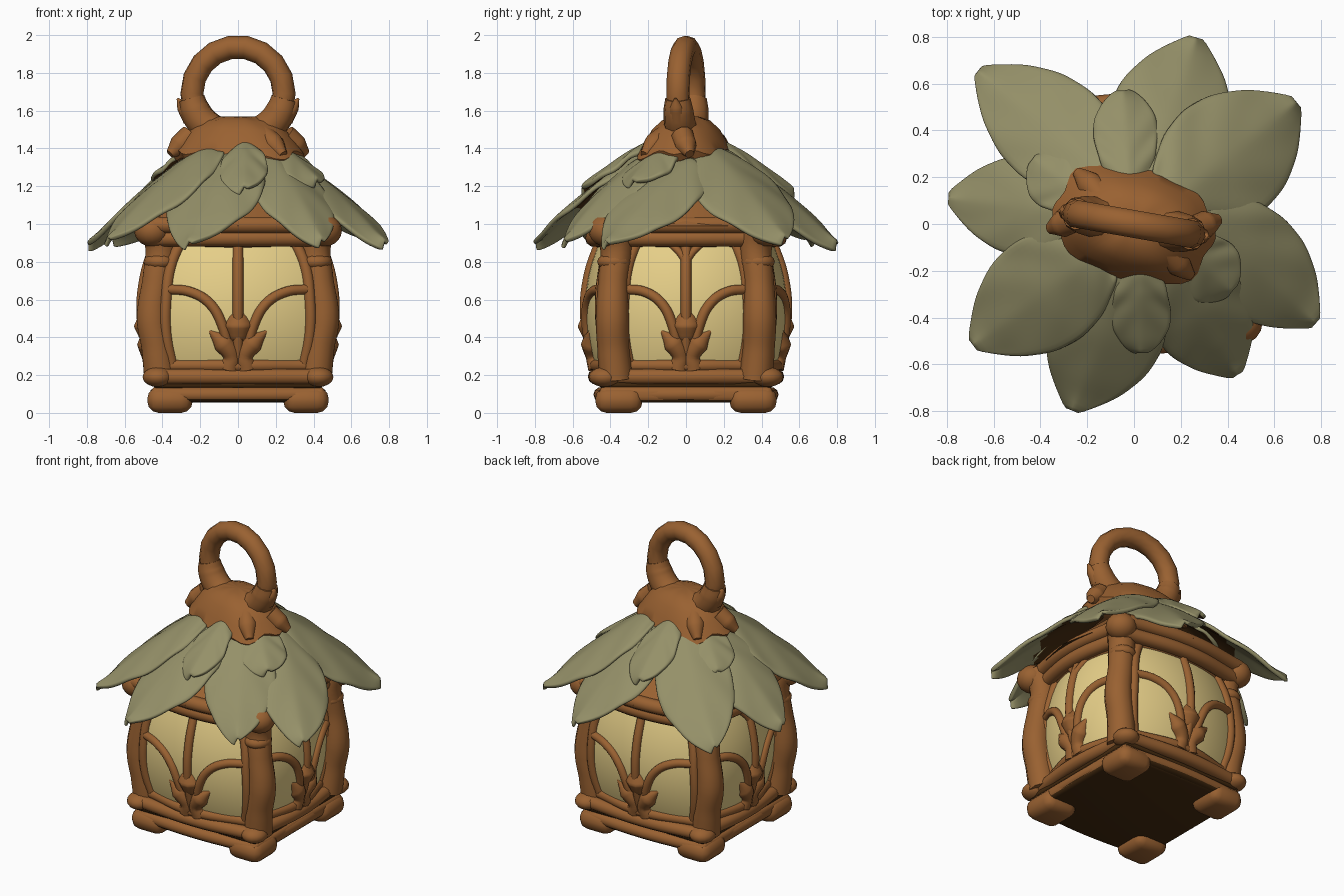
import bpy, bmesh, math
from mathutils import Matrix, Vector

if "Cube" in bpy.data.objects:
    bpy.data.objects.remove(bpy.data.objects["Cube"])


def material(name, rgb):
    m = bpy.data.materials.new(name)
    m.diffuse_color = (*rgb, 1)
    m.use_nodes = True
    m.node_tree.nodes["Principled BSDF"].inputs["Base Color"].default_value = m.diffuse_color
    return m


WOOD = material("warm_wood", (0.32, 0.12, 0.031))
DARK = material("dark_wood", (0.06, 0.024, 0.005))
LEAF = material("olive_leaf", (0.30, 0.28, 0.14))
GLASS = material("cream_glass", (0.80, 0.63, 0.25))


def finish(ob, name, mat, angle=50):
    ob.name = name
    ob.data.materials.clear()
    ob.data.materials.append(mat)
    bpy.ops.object.select_all(action='DESELECT')
    ob.select_set(True)
    bpy.context.view_layer.objects.active = ob
    bpy.ops.object.shade_smooth_by_angle(angle=math.radians(angle))
    return ob


def mesh_object(bm, name, mat, angle=50, outward=None):
    bmesh.ops.recalc_face_normals(bm, faces=bm.faces)
    if outward:
        flip = [f for f in bm.faces if f.normal.dot(outward) < 0]
        bmesh.ops.reverse_faces(bm, faces=flip)
    me = bpy.data.meshes.new(name)
    bm.to_mesh(me)
    bm.free()
    ob = bpy.data.objects.new(name, me)
    bpy.context.collection.objects.link(ob)
    return finish(ob, name, mat, angle)


def dark_below(ob):
    """Dark wood on the faces that point down."""
    ob.data.materials.append(DARK)
    for p in ob.data.polygons:
        if p.normal.z < -0.6:
            p.material_index = 1


def tube(name, pts, radii, mat=WOOD):
    """Round rod through the points, with a radius at each point."""
    cu = bpy.data.curves.new(name, 'CURVE')
    cu.dimensions = '3D'
    cu.bevel_depth = 1
    cu.bevel_resolution = 3
    cu.resolution_u = 6
    cu.use_fill_caps = True
    sp = cu.splines.new('BEZIER')
    sp.bezier_points.add(len(pts) - 1)
    for i, (bp, p) in enumerate(zip(sp.bezier_points, pts)):
        bp.co = p
        bp.handle_left_type = bp.handle_right_type = 'AUTO'
        bp.radius = radii[i] if isinstance(radii, (list, tuple)) else radii
    ob = bpy.data.objects.new(name, cu)
    bpy.context.collection.objects.link(ob)
    bpy.ops.object.select_all(action='DESELECT')
    ob.select_set(True)
    bpy.context.view_layer.objects.active = ob
    bpy.ops.object.convert(target='MESH')
    return finish(bpy.context.object, name, mat)


def box(name, center, size, bevel, mat=WOOD):
    bm = bmesh.new()
    bmesh.ops.create_cube(bm, size=1)
    bmesh.ops.scale(bm, vec=size, verts=bm.verts)
    bmesh.ops.translate(bm, vec=center, verts=bm.verts)
    bmesh.ops.bevel(bm, geom=bm.edges[:], offset=bevel, segments=3, profile=0.5, affect='EDGES')
    return mesh_object(bm, name, mat)


def ball(name, center, size):
    bm = bmesh.new()
    bmesh.ops.create_uvsphere(bm, u_segments=16, v_segments=10, radius=1)
    bmesh.ops.scale(bm, vec=size, verts=bm.verts)
    bmesh.ops.translate(bm, vec=center, verts=bm.verts)
    return mesh_object(bm, name, WOOD)


def grid(bm, rows):
    vs = [[bm.verts.new(p) for p in row] for row in rows]
    for a, b in zip(vs, vs[1:]):
        for i in range(len(a) - 1):
            bm.faces.new((a[i], a[i + 1], b[i + 1], b[i]))


def interp(table, x):
    for (x0, y0), (x1, y1) in zip(table, table[1:]):
        if x <= x1:
            return y0 + (y1 - y0) * (x - x0) / (x1 - x0)
    (x0, y0), (x1, y1) = table[-2:]
    return y1 + (y1 - y0) * (x - x1) / (x1 - x0)


# Base slabs and ceiling
dark_below(box("base_slab", (0, 0, 0.097), (0.92, 0.92, 0.085), 0.03))
box("base_groove", (0, 0, 0.18), (0.90, 0.92, 0.10), 0.02, DARK)
dark_below(box("ceiling", (0, 0, 0.965), (0.88, 0.88, 0.11), 0.03))
for sx in (-1, 1):
    for sy in (-1, 1):
        box("foot", (sx * 0.36, sy * 0.355, 0.068), (0.24, 0.25, 0.136), 0.06)
        ball("base_knob", (sx * 0.425, sy * 0.43, 0.19), (0.08, 0.085, 0.053))
        # Bowed corner posts with top knobs
        path = [(0.41, 0.37, 0.18), (0.43, 0.385, 0.35), (0.452, 0.39, 0.5),
                (0.43, 0.385, 0.70), (0.41, 0.37, 0.88), (0.44, 0.40, 1.0)]
        tube("corner_post", [(sx * x, sy * y, z) for x, y, z in path],
             [0.09, 0.085, 0.088, 0.08, 0.085, 0.09])
        ball("post_cap", (sx * 0.455, sy * 0.42, 0.965), (0.095, 0.095, 0.085))
        ball("post_collar", (sx * 0.415, sy * 0.38, 0.80), (0.085, 0.09, 0.05))


# Four bulging window sides
def depth(u, z):
    s = (z - 0.55) / 0.35
    return 0.37 + 0.075 * (1 - s * s) + 0.09 * (1 - (u / 0.4) ** 2)


def place(k, u, d, z):
    if k % 2:
        u, d = u * 0.86, d * 0.955
    return Matrix.Rotation(k * math.pi / 2, 3, 'Z') @ Vector((u, -d, z))


for k in range(4):
    def on(pts, off=0.0):
        return [place(k, u, depth(u, z) + off, z) for u, z in pts]

    bm = bmesh.new()
    grid(bm, [on([(0.4 * i / 8, 0.2 + 0.074 * j) for i in range(-8, 9)]) for j in range(11)])
    mesh_object(bm, "window_pane", GLASS, outward=place(k, 0, 1, 0))

    # Rails along base and eave
    for name, z, end, mid, r in (("lower_base_rail", 0.097, 0.425, 0.45, 0.040),
                                 ("base_rail", 0.192, 0.44, 0.478, 0.042),
                                 ("eave_rail", 0.925, 0.43, 0.49, 0.045),
                                 ("upper_eave_rail", 0.995, 0.46, 0.515, 0.045)):
        rail = tube(name, [place(k, u, d, z) for u, d in ((-0.44, end), (0, mid), (0.44, end))], r)
        if name == "lower_base_rail":
            dark_below(rail)
    # Tracery and flower bud
    tube("window_sill", on([(-0.36, 0.25), (0, 0.25), (0.36, 0.25)]), 0.034)
    tube("window_head", on([(-0.33, 0.90), (0, 0.90), (0.33, 0.90)]), 0.026)
    tube("center_bar", on([(0, 0.26), (0, 0.5), (0, 0.72), (0, 0.92)]), 0.028)
    tube("flower_bud", on([(0, 0.36), (0, 0.41), (0, 0.465), (0, 0.53), (0, 0.59)], -0.035),
         [0.03, 0.062, 0.082, 0.045, 0.004])
    for s in (-1, 1):
        tube("window_frame", on([(s * 0.345, 0.24), (s * 0.38, 0.42), (s * 0.38, 0.6),
                                 (s * 0.355, 0.78), (s * 0.30, 0.91)]), 0.03)
        tube("curved_branch", on([(s * 0.37, 0.655), (s * 0.25, 0.64), (s * 0.15, 0.58),
                                  (s * 0.085, 0.47), (s * 0.045, 0.30)]), 0.027)
        tube("bud_leaf", on([(s * 0.045, 0.24), (s * 0.035, 0.30), (s * 0.08, 0.37),
                             (s * 0.15, 0.435)], -0.01), [0.055, 0.045, 0.055, 0.01])
        if k % 2:
            tube("upper_fork", on([(0, 0.80), (s * 0.04, 0.85), (s * 0.10, 0.90)]), 0.02)

# Roof core under the leaves
bm = bmesh.new()
bmesh.ops.create_cone(bm, cap_ends=True, segments=16, radius1=0.56, radius2=0.17, depth=0.34,
                      matrix=Matrix.Translation((0, 0, 1.16)))
dark_below(mesh_object(bm, "roof_core", WOOD, 30))

# Leaf roof
ROOF = [(0, 1.385), (0.2, 1.38), (0.3, 1.33), (0.5, 1.19), (0.7, 1.03), (0.8, 0.94), (0.9, 0.885)]
BROAD = [(0, 0.55), (0.2, 0.88), (0.4, 1), (0.6, 0.92), (0.78, 0.66), (0.9, 0.38), (1, 0.07)]
ROUND = [(0, 0.6), (0.25, 0.85), (0.5, 1), (0.7, 0.95), (0.85, 0.7), (0.95, 0.42), (1, 0.15)]


def leaf(name, base, tip, half, lift, shape, tip_radius=None):
    base, tip = Vector(base), Vector(tip)
    axis = tip - base
    side = Vector((-axis.y, axis.x)).normalized()
    scale = tip_radius / tip.length if tip_radius else 1
    rows = []
    for i in range(15):
        t = i / 14
        row = []
        for j in range(-6, 7):
            q = j / 6
            p = base + axis * t + side * (q * half * interp(shape, t))
            vein = 0.013 * math.cos(16 * (t - 0.35 * abs(q))) * abs(q) * (1 - t * t)
            z = interp(ROOF, p.length * (1 + (scale - 1) * t)) + lift + 0.02 * q - 0.03 * abs(q) + vein
            row.append((p.x, p.y, z))
        rows.append(row)
    bm = bmesh.new()
    grid(bm, rows)
    ob = mesh_object(bm, name, LEAF, outward=Vector((0, 0, 1)))
    # Dark wood underneath, close to the roof core
    ob.data.materials.append(LEAF)
    ob.data.materials.append(DARK)
    for p in ob.data.polygons:
        p.material_index = 1 if p.center.xy.length < 0.6 else 0
    sol = ob.modifiers.new("thickness", 'SOLIDIFY')
    sol.thickness = 0.028
    sol.offset = 0
    sol.material_offset = 1
    sub = ob.modifiers.new("soften", 'SUBSURF')
    sub.levels = sub.render_levels = 1


for base, tip, half, lift in (((0.28, 0.04), (0.78, -0.425), 0.24, 0.005),
                              ((0.17, 0.10), (0.695, 0.525), 0.28, 0.03),
                              ((0.07, 0.18), (0.265, 0.80), 0.27, 0.0),
                              ((-0.10, 0.20), (-0.67, 0.655), 0.24, 0.025),
                              ((-0.22, 0.05), (-0.795, 0.11), 0.22, 0.0),
                              ((-0.15, -0.12), (-0.69, -0.52), 0.255, 0.025),
                              ((-0.01, -0.19), (-0.265, -0.80), 0.26, 0.005),
                              ((0.16, -0.18), (0.445, -0.645), 0.225, 0.015)):
    leaf("roof_leaf", base, tip, half, lift, BROAD, 0.87)
for base, tip, half in (((-0.02, 0.18), (-0.05, 0.57), 0.14), ((0.03, -0.19), (0.03, -0.55), 0.13),
                        ((-0.20, 0.11), (-0.43, 0.28), 0.15), ((0.20, -0.09), (0.42, -0.285), 0.15)):
    leaf("small_roof_leaf", base, tip, half, 0.048, ROUND)

# Lobed wooden cap, with two corner lobes drooping lowest
TURN = Matrix.Rotation(math.radians(-10), 3, 'Z')
CAP = [(0.02, 1.57), (0.3, 1.568), (0.52, 1.55), (0.72, 1.505), (0.87, 1.44), (1, 1.38), (0.93, 1.34), (0.3, 1.34)]
bm = bmesh.new()
rows = []
for s, z in CAP:
    row = []
    for i in range(49):
        a = 2 * math.pi * i / 48
        lobe = 0.15 * max(0, math.cos(2 * (a - math.radians(128)))) ** 3
        r = s * (1 + s * (lobe + 0.03 * math.cos(8 * a)))
        row.append(TURN @ Vector((0.345 * r * math.cos(a), 0.235 * r * math.sin(a),
                                  z - s * s * (0.012 * math.cos(8 * a) + 0.2 * lobe))))
    rows.append(row)
grid(bm, rows)
bmesh.ops.remove_doubles(bm, verts=bm.verts, dist=0.0005)
bmesh.ops.holes_fill(bm, edges=bm.edges)
mesh_object(bm, "roof_cap", WOOD)

# Carry ring, sleeves and cap claws
bpy.ops.mesh.primitive_torus_add(major_segments=18, minor_segments=10, major_radius=0.248, minor_radius=0.062,
                                 location=(0, 0, 1.69), rotation=(math.pi / 2, 0, math.radians(-10)))
finish(bpy.context.object, "carry_ring", WOOD)
for s in (-1, 1):
    arc = [TURN @ Vector((s * 0.25 * math.cos(math.radians(a)), 0, 1.7 - 0.25 * math.sin(math.radians(a))))
           for a in (8, 22, 38, 58)]
    tube("ring_sleeve", arc, [0.068, 0.08, 0.085, 0.09])
    tube("sleeve_tip", [TURN @ Vector((s * x, 0, z)) for x, z in ((0.25, 1.56), (0.295, 1.62), (0.325, 1.665))],
         [0.05, 0.035, 0.006])
    for claw in (((0.13, -0.10, 1.47), (0.19, -0.17, 1.42), (0.24, -0.22, 1.365)),
                 ((0.25, -0.02, 1.47), (0.31, 0.0, 1.415), (0.36, 0.02, 1.37))):
        tube("cap_claw", [(s * x, s * y, z) for x, y, z in claw], [0.06, 0.058, 0.025])
